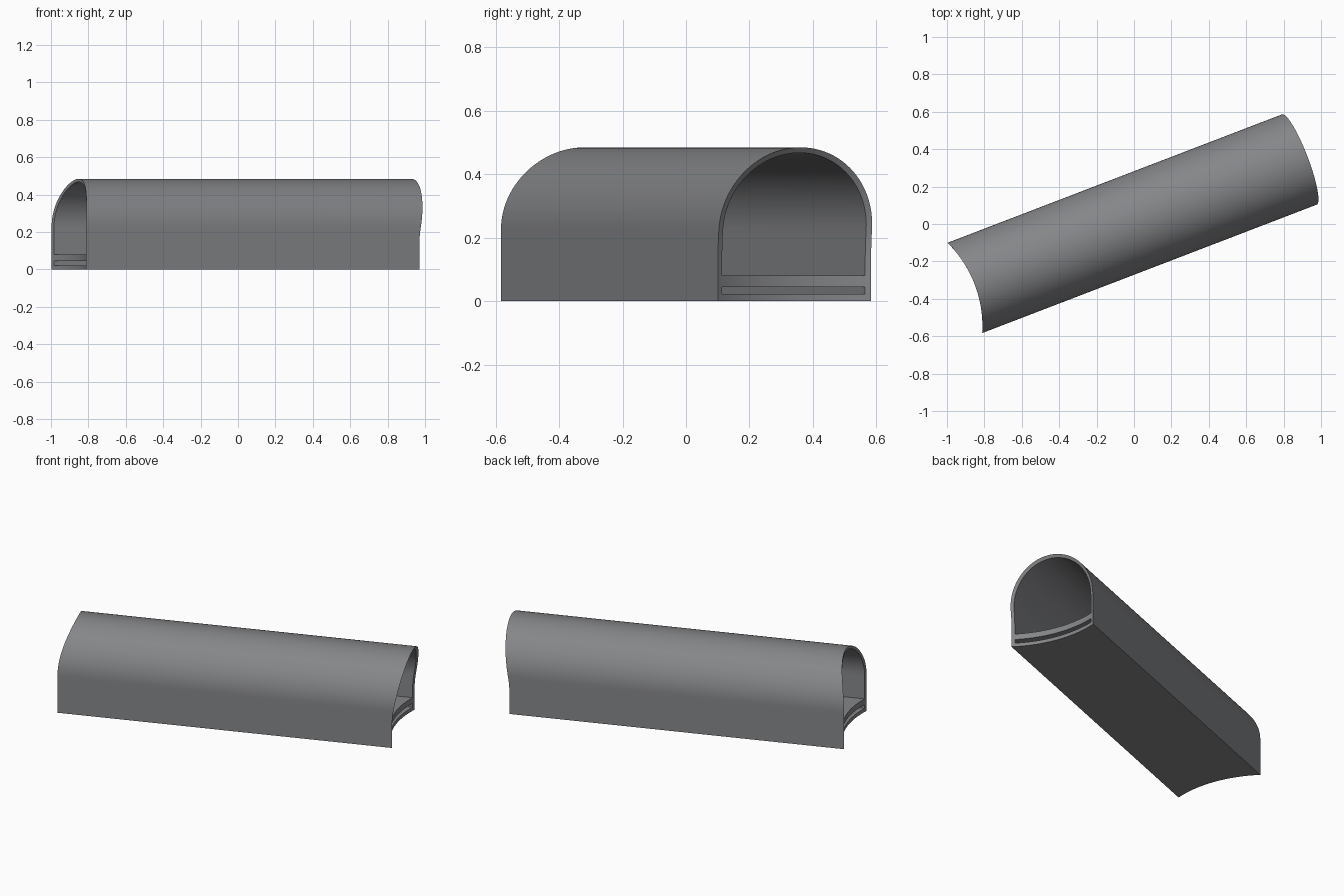
import bpy, bmesh, math

if "Cube" in bpy.data.objects:
    bpy.data.objects.remove(bpy.data.objects["Cube"])

ANGLE = math.radians(21)      # heading of the tunnel in plan
SHIFT = 0.005                 # sideways offset of the axis
HALF, SPRING = 0.2585, 0.226  # half width, height where the arch starts
WALL = 0.017
R = 0.63                      # radius of the round rooms at both ends

concrete = bpy.data.materials.new("grey_concrete")
concrete.diffuse_color = (0.235, 0.238, 0.25, 1)
concrete.use_nodes = True
concrete.node_tree.nodes["Principled BSDF"].inputs["Base Color"].default_value = concrete.diffuse_color


def left_end(n, z):
    # scooped by an upright cylinder
    return -1.541 + math.sqrt(R * R - n * n)


def right_end(n, z):
    # scooped by an upright cylinder with a domed top
    h = max(0, z - 0.13)
    return 1.516 - math.sqrt(R * R - n * n - h * h)


def lerp(a, b, count):
    return [(a[0] + (b[0] - a[0]) * i / count, a[1] + (b[1] - a[1]) * i / count)
            for i in range(count)]


def arch(w, base):
    # closed arch outline: floor, wall, half round, wall
    pts = lerp((-w, base), (w, base), 24) + lerp((w, base), (w, SPRING), 10)
    pts += [(w * math.cos(math.pi * i / 48), SPRING + w * math.sin(math.pi * i / 48))
            for i in range(48)]
    return pts + lerp((-w, SPRING), (-w, base), 10)


def sweep(name, outer, inner, closed):
    # two matching outlines run between the scooped ends, joined at the rims
    bm = bmesh.new()
    c, s = math.cos(ANGLE), math.sin(ANGLE)

    def ring(pts, end):
        out = []
        for n, z in pts:
            u, v = end(n, z), n + SHIFT
            out.append(bm.verts.new((u * c - v * s, u * s + v * c, z)))
        return out

    ol, orr = ring(outer, left_end), ring(outer, right_end)
    il, ir = ring(inner, left_end), ring(inner, right_end)
    k = len(outer)
    for i in range(k if closed else k - 1):
        j = (i + 1) % k
        for a, b in ((ol, orr), (orr, ir), (ir, il), (il, ol)):
            bm.faces.new((a[i], a[j], b[j], b[i]))
    if not closed:
        for i in (0, -1):
            bm.faces.new((ol[i], orr[i], ir[i], il[i]))
    bmesh.ops.recalc_face_normals(bm, faces=bm.faces[:])
    mesh = bpy.data.meshes.new(name)
    bm.to_mesh(mesh)
    bm.free()
    mesh.materials.append(concrete)
    ob = bpy.data.objects.new(name, mesh)
    bpy.context.collection.objects.link(ob)
    bpy.ops.object.select_all(action='DESELECT')
    ob.select_set(True)
    bpy.context.view_layer.objects.active = ob
    bpy.ops.object.shade_smooth_by_angle(angle=math.radians(30))
    return ob


# Arched shell with a thin base
sweep("tunnel_shell", arch(HALF, 0), arch(HALF - WALL, 0.022), True)

# Raised walkway slab above a shallow gap
w = HALF - WALL
row = lerp((-w, 0), (w, 0), 24) + [(w, 0)]
sweep("floor_slab", [(n, 0.08) for n, _ in row], [(n, 0.045) for n, _ in row], False)
